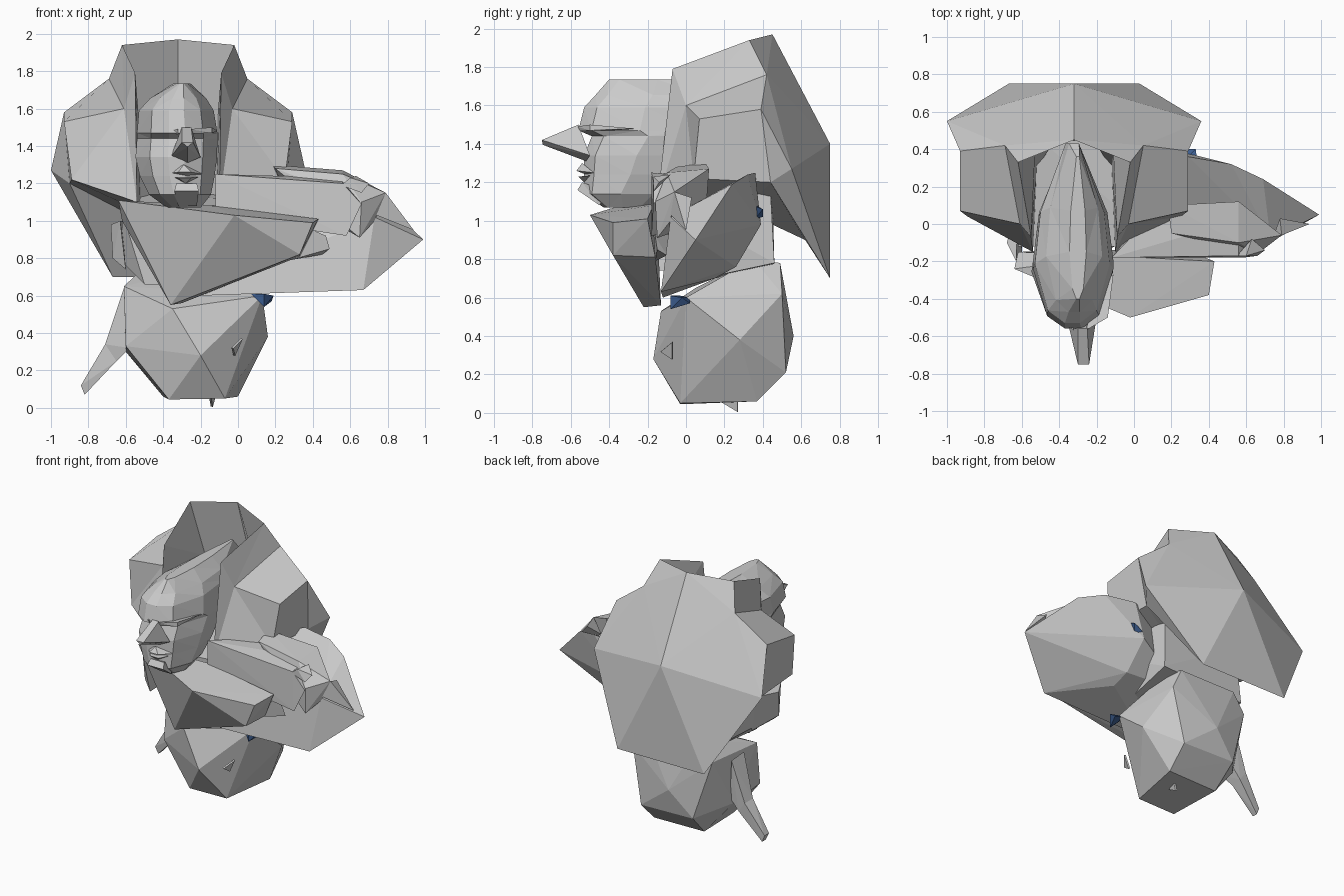
import bpy, bmesh
from mathutils import Vector


def finish(name, bm, mat=None):
    bmesh.ops.recalc_face_normals(bm, faces=bm.faces)
    me = bpy.data.meshes.new(name)
    bm.to_mesh(me)
    bm.free()
    ob = bpy.data.objects.new(name, me)
    bpy.context.collection.objects.link(ob)
    if mat:
        me.materials.append(mat)
    return ob


def hull(name, pts, mat=None):
    """Faceted solid wrapped around a few corner points."""
    bm = bmesh.new()
    for p in pts:
        bm.verts.new(p)
    res = bmesh.ops.convex_hull(bm, input=bm.verts[:])
    junk = {v for k in ("geom_interior", "geom_unused") for v in res[k]
            if isinstance(v, bmesh.types.BMVert)}
    bmesh.ops.delete(bm, geom=list(junk), context='VERTS')
    return finish(name, bm, mat)


def shard(name, pts, mat=None):
    """Thin flat sliver with a little thickness."""
    a, b, c = (Vector(p) for p in pts[:3])
    n = (b - a).cross(c - a).normalized() * 0.006
    return hull(name, [Vector(p) + s * n for p in pts for s in (-1, 1)], mat)


blue = bpy.data.materials.new("blue")
blue.diffuse_color = (0.05, 0.12, 0.3, 1)

# Hair: half of the mane, mirrored about the head's centre plane
CX = -0.32
half = [(0, .45, 1.97), (.30, .33, 1.94), (.37, .42, 1.76), (.61, .39, 1.58),
        (.68, .55, 1.27), (.35, .75, .70), (0, .75, 1.40), (.23, -.07, 1.79),
        (.29, .0, 1.60), (.61, .07, 1.53), (.57, .04, 1.22), (.22, -.15, 1.10),
        (.58, .44, 1.20), (.21, .38, 1.55), (0, .75, .70), (.20, .3, 1.05),
        (0, .60, 1.50), (0, .62, .9)]
faces = [(0, 1, 2), (6, 0, 2), (6, 2, 4), (6, 4, 5), (6, 5, 14), (2, 3, 4),
         (3, 12, 4), (4, 12, 5), (3, 9, 10, 12), (1, 7, 8), (1, 8, 2), (2, 8, 9, 3),
         (8, 9, 10), (8, 10, 11), (7, 8, 11), (1, 13, 7), (7, 13, 15, 11),
         (0, 1, 13, 16), (10, 11, 15, 12), (12, 15, 17), (5, 12, 17, 14),
         (16, 13, 15, 17)]
bm = bmesh.new()
vs = [bm.verts.new(p) for p in half]
for f in faces:
    bm.faces.new([vs[i] for i in f])
hair = finish("hair", bm)
hair.location.x = CX
hair.modifiers.new("mirror", 'MIRROR')

# Head: stacked faceted rings (z, front y, back y, half width, centre x)
rings = [(1.07, -.43, -.12, .09, -.29), (1.14, -.53, .05, .165, -.31),
         (1.24, -.53, .20, .20, -.325), (1.34, -.53, .30, .218, -.33),
         (1.44, -.49, .40, .215, -.325), (1.47, -.56, .41, .215, -.325),
         (1.59, -.53, .43, .20, -.33), (1.655, -.47, .43, .15, -.32),
         (1.735, -.40, .36, .045, -.30)]
prof = [(0, .2), (.07, .65), (.33, 1), (.62, .85), (1, .18)]
bm = bmesh.new()
loops = []
for z, f, b, w, x in rings:
    pts = [(x + w * k, f + (b - f) * t) for t, k in prof]
    pts += [(x - w * k, f + (b - f) * t) for t, k in reversed(prof)]
    loops.append([bm.verts.new((px, py, z)) for px, py in pts])
for lo, hi in zip(loops, loops[1:]):
    for i in range(10):
        j = (i + 1) % 10
        bm.faces.new((lo[i], lo[j], hi[j], hi[i]))
bm.faces.new(loops[0])
bm.faces.new(loops[-1])
bmesh.ops.triangulate(bm, faces=bm.faces)
finish("head", bm)

# Face details
hull("nose", [(-.36, -.50, 1.34), (-.20, -.50, 1.34), (-.30, -.56, 1.50),
              (-.25, -.56, 1.50), (-.30, -.75, 1.42), (-.24, -.75, 1.42),
              (-.27, -.745, 1.395), (-.27, -.52, 1.31)])
hull("upper_lip", [(-.39, -.48, 1.25), (-.19, -.48, 1.25), (-.32, -.57, 1.26),
                   (-.25, -.57, 1.26), (-.29, -.54, 1.30), (-.28, -.52, 1.24)])
hull("lower_lip", [(-.36, -.50, 1.235), (-.21, -.50, 1.235), (-.32, -.56, 1.23),
                   (-.25, -.56, 1.23), (-.28, -.53, 1.20)])
hull("chin", [(-.33, -.54, 1.20), (-.22, -.54, 1.20), (-.34, -.565, 1.16),
              (-.21, -.565, 1.16), (-.32, -.45, 1.08), (-.22, -.45, 1.08),
              (-.28, -.40, 1.15)])
for s, x in ((-1, -.32), (1, -.26)):
    hull("brow", [(x, -.57, 1.49), (x, -.56, 1.465), (x + s * .12, -.50, 1.50),
                  (x + s * .12, -.50, 1.47), (x + s * .15, -.27, 1.48),
                  (x + s * .1, -.3, 1.47)])

# Lower body
hull("body", [(-.37, -.03, .045), (-.07, -.03, .05), (0, .37, .06), (-.40, .36, .06),
              (-.20, -.17, .28), (-.60, 0, .33), (-.60, .30, .30), (.16, .28, .38),
              (.0, .52, .21), (-.42, .52, .22), (-.25, .56, .40),
              (.13, 0, .60), (-.61, .05, .65), (-.35, -.13, .53), (.08, .50, .62),
              (-.55, .48, .65), (.02, .35, .80), (0, .49, .78), (-.45, .35, .80),
              (-.45, .49, .78)])

# Tail: wide root, bent towards a narrow tip
mid = [(-.71, .24, .34), (-.65, .24, .25), (-.70, .32, .33), (-.65, .32, .26)]
hull("tail_root", mid + [(-.61, .20, .64), (-.60, .33, .62), (-.58, .20, .32),
                         (-.58, .32, .34)])
hull("tail_tip", mid + [(-.84, .24, .12), (-.82, .25, .07), (-.84, .29, .12),
                        (-.82, .29, .07)])

# Chest hidden behind the folded arms
hull("chest", [(-.62, -.12, 1.05), (-.62, .0, .78), (-.62, .1, 1.0), (-.55, .45, .75),
               (-.5, .45, 1.15), (.1, .44, 1.15), (.12, .46, .78), (.15, -.12, 1.1),
               (.1, -.1, .66), (-.5, -.1, .66)])
hull("shoulder", [(-.63, -.20, 1.0), (-.68, -.10, .98), (-.67, -.12, .80),
                  (-.60, -.16, .74), (-.60, .1, .75), (-.62, .1, 1.0)])

# Front forearm
hull("front_forearm", [(-.02, -.50, 1.03), (-.64, -.24, 1.11), (-.62, -.15, 1.0),
                       (.43, -.20, 1.01), (.40, -.38, .99), (.33, -.38, .82),
                       (.33, -.16, .81), (-.36, -.22, .55), (-.30, -.13, .56),
                       (-.13, -.17, 1.08)])

# Back arm: elbow mass, forearm and folded hand
hull("elbow", [(.99, .05, .90), (.67, -.13, .63), (-.20, -.12, .60), (.73, -.08, 1.02),
               (.69, .24, 1.19), (.52, .32, 1.24), (.29, .36, 1.25), (.24, .39, .98),
               (.28, .26, .76), (.30, .15, .70), (-.20, .25, .80), (-.2, .2, 1.1)])
hull("back_forearm", [(-.12, -.18, 1.25), (-.12, -.18, 1.06), (.56, -.17, 1.20),
                      (.66, -.17, 1.09), (.58, -.18, .92), (.38, -.18, .95),
                      (.56, .02, 1.23), (.10, .05, 1.24), (.10, .1, 1.0)])
hull("hand", [(.18, .10, 1.30), (.20, -.05, 1.28), (.56, .12, 1.27), (.56, -.10, 1.25),
              (.79, -.06, 1.15), (.73, -.08, 1.0), (.65, -.15, .91), (.66, -.16, 1.10),
              (.55, .1, 1.0), (.25, .08, 1.15)])
hull("finger_tip", [(.79, -.06, 1.15), (.78, .03, 1.12), (.74, -.08, 1.03), (.94, 0, .95)])
hull("thumb", [(.60, -.17, 1.23), (.70, -.14, 1.20), (.66, -.17, 1.15),
               (.55, -.17, 1.19), (.63, -.08, 1.24)])
hull("tucked_fingers", [(.40, -.17, .95), (.47, -.16, .92), (.49, -.15, .85),
                        (.28, -.16, .79), (.45, -.10, .82), (.35, -.08, .93)])

# Small shards and blue gems
hull("lower_gem", [(.07, -.03, .61), (.19, -.02, .60), (.14, -.08, .54), (.18, .02, .57),
                   (.09, .02, .60), (.14, -.08, .61)], blue)
hull("rear_gem", [(.26, .33, 1.10), (.33, .40, 1.06), (.30, .36, 1.01), (.26, .40, 1.02),
                  (.34, .32, 1.09)], blue)
shard("belly_shard", [(.02, -.07, .37), (-.03, -.13, .32), (-.02, -.07, .28)])
shard("base_shard", [(-.15, .18, .06), (-.14, .27, .006), (-.12, .27, .08)])
